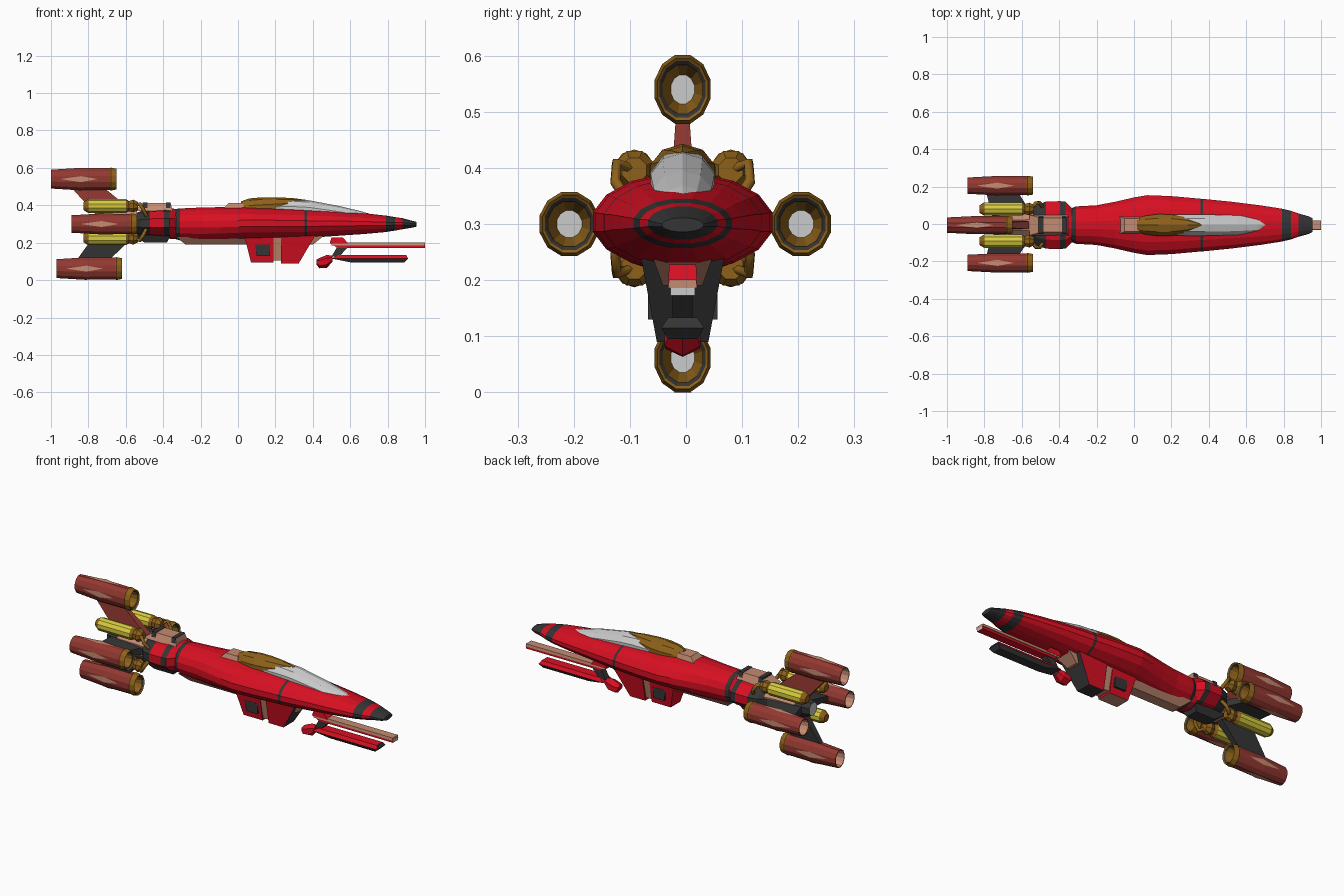
import bpy, bmesh, math
from mathutils import Vector

if "Cube" in bpy.data.objects:
    bpy.data.objects.remove(bpy.data.objects["Cube"])

CY = -0.006   # centre line in y
CZ = 0.30     # thrust axis height


def mat(name, rgb):
    m = bpy.data.materials.new(name)
    m.diffuse_color = (*rgb, 1)
    m.use_nodes = True
    m.node_tree.nodes["Principled BSDF"].inputs["Base Color"].default_value = m.diffuse_color
    return m


M = {
    "red": mat("red", (0.68, 0.005, 0.016)),
    "dark": mat("dark", (0.035, 0.035, 0.036)),
    "brick": mat("brick", (0.29, 0.04, 0.03)),
    "gold": mat("gold", (0.27, 0.12, 0.01)),
    "tan": mat("tan", (0.56, 0.26, 0.17)),
    "yellow": mat("yellow", (0.68, 0.60, 0.05)),
    "grey": mat("grey", (0.6, 0.6, 0.6)),
}
KEYS = list(M)


def finish(name, bm):
    bmesh.ops.recalc_face_normals(bm, faces=bm.faces)
    me = bpy.data.meshes.new(name)
    bm.to_mesh(me)
    bm.free()
    for k in KEYS:
        me.materials.append(M[k])
    ob = bpy.data.objects.new(name, me)
    bpy.context.collection.objects.link(ob)
    return ob


def loft(name, rings, colors, caps, n=12, cy=CY, half_step=True):
    """Skin elliptical rings (x, half width, bottom z, top z) along x."""
    bm = bmesh.new()
    loops = []
    for x, hw, zb, zt in rings:
        loop = []
        for i in range(n):
            a = 2 * math.pi * (i + 0.5 * half_step) / n
            k = 1 / math.cos(math.pi / n) if half_step else 1
            loop.append(bm.verts.new((x, cy + hw * k * math.cos(a),
                                      (zb + zt) / 2 + (zt - zb) / 2 * k * math.sin(a))))
        loops.append(loop)
    for a, b, c in zip(loops, loops[1:], colors):
        for i in range(n):
            j = (i + 1) % n
            bm.faces.new((a[i], a[j], b[j], b[i])).material_index = KEYS.index(c)
    for loop, c in zip((loops[0], loops[-1]), caps):
        bm.faces.new(loop).material_index = KEYS.index(c)
    return finish(name, bm)


def wedge(name, low, high, color, front=None, cy=CY, under=None):
    """Tapered block between rectangles (x0, x1, half width, z)."""
    bm = bmesh.new()
    v = [[bm.verts.new((x, cy + y, z)) for x, y in ((x0, -w), (x1, -w), (x1, w), (x0, w))]
         for x0, x1, w, z in (low, high)]
    for f, c in ((v[0], under or color), (v[1], color)):
        bm.faces.new(f).material_index = KEYS.index(c)
    for i in range(4):
        j = (i + 1) % 4
        f = bm.faces.new((v[0][i], v[0][j], v[1][j], v[1][i]))
        f.material_index = KEYS.index(front if front and i == 1 else color)
    return finish(name, bm)


def radial_plate(name, pts, t0, t1, angle, color):
    """Fin from (x, radius) points, thickness t0 at root to t1 at tip, turned about the axis."""
    bm = bmesh.new()
    c, s = math.cos(angle), math.sin(angle)
    rmin, rmax = min(p[1] for p in pts), max(p[1] for p in pts)
    sides = []
    for sg in (-1, 1):
        side = []
        for x, r in pts:
            t = sg * (t0 + (t1 - t0) * (r - rmin) / (rmax - rmin))
            side.append(bm.verts.new((x, CY + r * c - t * s, CZ + r * s + t * c)))
        sides.append(side)
    faces = [bm.faces.new(q) for q in sides]
    for i in range(len(pts)):
        j = (i + 1) % len(pts)
        faces.append(bm.faces.new((sides[0][i], sides[0][j], sides[1][j], sides[1][i])))
    for f in faces:
        f.material_index = KEYS.index(color)
    return finish(name, bm)


# Main hull with dark bands and nose cap
hull = [(-0.39, 0.09, 0.23, 0.375), (-0.36, 0.10, 0.22, 0.385), (-0.335, 0.09, 0.22, 0.38),
        (-0.31, 0.10, 0.212, 0.383), (-0.20, 0.106, 0.208, 0.388), (-0.10, 0.125, 0.21, 0.39),
        (0.0, 0.148, 0.215, 0.39), (0.07, 0.16, 0.217, 0.39), (0.20, 0.155, 0.22, 0.387),
        (0.355, 0.141, 0.225, 0.38), (0.37, 0.14, 0.225, 0.379), (0.52, 0.125, 0.236, 0.37),
        (0.68, 0.105, 0.247, 0.357), (0.79, 0.088, 0.257, 0.345), (0.84, 0.076, 0.265, 0.337),
        (0.88, 0.062, 0.272, 0.331), (0.935, 0.047, 0.281, 0.316), (0.955, 0.037, 0.286, 0.311)]
loft("hull", hull, ["dark", "red", "dark", "red", "red", "red", "red", "red", "red", "dark",
                    "red", "red", "red", "dark", "red", "dark", "dark"], ("dark", "dark"), n=16)

# Canopy: glass front, gold rear hood, tan fairing behind it
loft("canopy_glass", [(0.15, 0.056, 0.32, 0.428), (0.30, 0.057, 0.32, 0.430),
                      (0.38, 0.057, 0.32, 0.424), (0.55, 0.052, 0.31, 0.392),
                      (0.66, 0.042, 0.30, 0.366), (0.71, 0.026, 0.29, 0.351)],
     ["grey"] * 5, ("grey", "grey"), n=10)
loft("canopy_hood", [(0.015, 0.036, 0.33, 0.418), (0.06, 0.050, 0.33, 0.434),
                     (0.13, 0.059, 0.33, 0.440), (0.20, 0.057, 0.34, 0.440),
                     (0.29, 0.040, 0.36, 0.437), (0.36, 0.008, 0.40, 0.429)],
     ["gold"] * 5, ("gold", "gold"), n=10)
wedge("canopy_fairing", (-0.09, 0.03, 0.05, 0.37), (-0.05, 0.03, 0.035, 0.412), "tan")

# Belly keel and lower bay in two halves
wedge("keel", (-0.28, 0.06, 0.03, 0.19), (-0.33, 0.08, 0.065, 0.23), "tan")
wedge("bay_rear", (0.07, 0.19, 0.043, 0.093), (0.03, 0.19, 0.072, 0.25), "red", under="tan")
wedge("bay_gap", (0.185, 0.235, 0.038, 0.105), (0.185, 0.235, 0.068, 0.24), "tan")
wedge("bay_front", (0.23, 0.325, 0.046, 0.09), (0.23, 0.42, 0.076, 0.25), "red", "dark", under="dark")
wedge("bay_fairing", (0.30, 0.40, 0.035, 0.19), (0.30, 0.47, 0.055, 0.245), "tan")
for sg in (-1, 1):
    wedge("bay_side_panel", (0.10, 0.17, 0.006, 0.13), (0.09, 0.17, 0.006, 0.19), "dark", cy=CY + sg * 0.056)

# Slung cannon: upper rail, lower blade, stock
wedge("cannon_rail", (0.53, 1.0, 0.022, 0.173), (0.51, 1.0, 0.022, 0.186), "red", "grey")
wedge("cannon_rail_top", (0.50, 1.0, 0.026, 0.186), (0.50, 1.0, 0.024, 0.201), "tan")
wedge("cannon_mount", (0.49, 0.59, 0.026, 0.195), (0.50, 0.56, 0.024, 0.228), "red")
wedge("cannon_blade_top", (0.50, 0.91, 0.038, 0.115), (0.53, 0.90, 0.026, 0.133), "red", "dark")
wedge("cannon_blade", (0.60, 0.89, 0.026, 0.095), (0.50, 0.91, 0.038, 0.115), "dark")
wedge("cannon_link", (0.50, 0.54, 0.018, 0.125), (0.53, 0.59, 0.018, 0.178), "dark")
loft("cannon_stock", [(0.42, 0.022, 0.085, 0.108), (0.435, 0.03, 0.067, 0.115),
                      (0.475, 0.032, 0.07, 0.130), (0.505, 0.022, 0.10, 0.128)],
     ["red"] * 3, ("red", "dark"), n=6)

# Rear collar block, saddles and engine core
loft("rear_block", [(-0.55, 0.075, 0.25, 0.355), (-0.52, 0.108, 0.24, 0.365),
                    (-0.47, 0.126, 0.235, 0.375), (-0.395, 0.128, 0.23, 0.38),
                    (-0.365, 0.125, 0.23, 0.38), (-0.33, 0.09, 0.235, 0.375)],
     ["dark", "dark", "red", "dark", "red"], ("dark", "red"), n=10)
loft("engine_core", [(-0.80, 0.035, 0.265, 0.335), (-0.72, 0.058, 0.242, 0.358),
                     (-0.60, 0.066, 0.234, 0.366), (-0.54, 0.075, 0.23, 0.37)],
     ["dark", "tan", "tan"], ("grey", "tan"), n=8)
wedge("saddle_top", (-0.56, -0.35, 0.055, 0.37), (-0.50, -0.36, 0.038, 0.412), "tan")
wedge("saddle_top_band", (-0.51, -0.485, 0.052, 0.37), (-0.51, -0.485, 0.042, 0.415), "dark")
wedge("saddle_top_front", (-0.385, -0.36, 0.052, 0.37), (-0.385, -0.36, 0.042, 0.415), "dark")
wedge("saddle_bottom", (-0.50, -0.38, 0.035, 0.20), (-0.56, -0.36, 0.055, 0.24), "dark")

# Four engine pods on swept fins: (name, angle, distance, front x, half width, half height)
pods = [("top", 90, 0.24, -0.65, 0.050, 0.0615, "brick"), ("bottom", 270, 0.2385, -0.62, 0.050, 0.0615, "dark"),
        ("left", 180, 0.202, -0.54, 0.053, 0.057, "dark"), ("right", 0, 0.211, -0.54, 0.053, 0.057, "dark")]
shape = [(-0.07, 0.42), (-0.02, 0.68), (-0.01, 0.71), (-0.004, 0.82), (0, 0.90), (-0.03, 1.0),
         (-0.035, 0.95), (-0.20, 0.97), (-0.35, 0.82), (-0.35, 0.74), (-0.26, 0.55)]
shade = ["gold", "gold", "dark", "gold", "gold", "gold", "brick", "brick", "brick", "tan"]
for name, deg, dist, fx, hw, hh, fin_col in pods:
    a = math.radians(deg)
    cy, cz = CY + dist * math.cos(a), CZ + dist * math.sin(a)
    loft("pod_" + name, [(fx + dx, hw * s, cz - hh * s, cz + hh * s) for dx, s in shape],
         shade, ("grey", "dark"), cy=cy)
    tip, r = dist - 0.035, hw if deg % 180 == 0 else hh
    radial_plate("fin_" + name, [(-0.54, 0.05), (fx - 0.08, tip), (fx - 0.25, tip), (-0.76, 0.05)],
                 0.022, 0.011, a, fin_col)
    # outer diamond plate
    bm = bmesh.new()
    rad = (Vector((0, math.cos(a), math.sin(a))), Vector((0, -math.sin(a), math.cos(a))))
    base = Vector((0, cy, cz))
    for angle in (0, 1, -1):
        off = angle * math.pi / 2
        d = rad[0] * math.cos(off) + rad[1] * math.sin(off)
        t = rad[1] * math.cos(off) - rad[0] * math.sin(off)
        R = abs(d.y) * hw + abs(d.z) * hh
        vs = [bm.verts.new(base + d * R * k + t * w + Vector((fx + dx, 0, 0)))
              for dx, w, k in ((-0.10, 0, 0.99), (-0.19, 0.016, 1.0), (-0.30, 0, 0.89), (-0.19, -0.016, 1.0))]
        for tri in ((0, 1, 3), (1, 2, 3)):
            bm.faces.new([vs[i] for i in tri]).material_index = KEYS.index("tan")
    finish("pod_plate_" + name, bm)

# Four fuel tanks with domed gold caps and bent feed pipes
tank = [(-0.825, 0.6), (-0.805, 0.95), (-0.80, 1.0), (-0.60, 1.0), (-0.595, 0.95), (-0.575, 0.6)]
for sy in (-1, 1):
    for sz in (-1, 1):
        cy, cz = CY + sy * 0.086, 0.31 + sz * 0.086
        loft("fuel_tank", [(x, 0.035 * s, cz - 0.035 * s, cz + 0.035 * s) for x, s in tank],
             ["gold", "gold", "yellow", "gold", "gold"], ("gold", "gold"), n=10, cy=cy)
        loft("tank_valve", [(-0.585, 0.026, cz - 0.026, cz + 0.026), (-0.56, 0.034, cz - 0.034, cz + 0.034),
                            (-0.535, 0.022, cz - 0.022, cz + 0.022)], ["gold"] * 2, ("gold", "gold"), n=8, cy=cy)
        cu = bpy.data.curves.new("feed_pipe", "CURVE")
        cu.dimensions = "3D"
        cu.bevel_depth, cu.bevel_resolution, cu.use_fill_caps = 0.010, 1, True
        path = [(-0.55, cy, cz), (-0.525, CY + sy * 0.118, cz + sz * 0.012),
                (-0.505, CY + sy * 0.12, cz - sz * 0.02), (-0.49, CY + sy * 0.10, cz - sz * 0.05)]
        sp = cu.splines.new("POLY")
        sp.points.add(len(path) - 1)
        for p, co in zip(sp.points, path):
            p.co = (*co, 1)
        cu.materials.append(M["gold"])
        bpy.context.collection.objects.link(bpy.data.objects.new("feed_pipe", cu))
